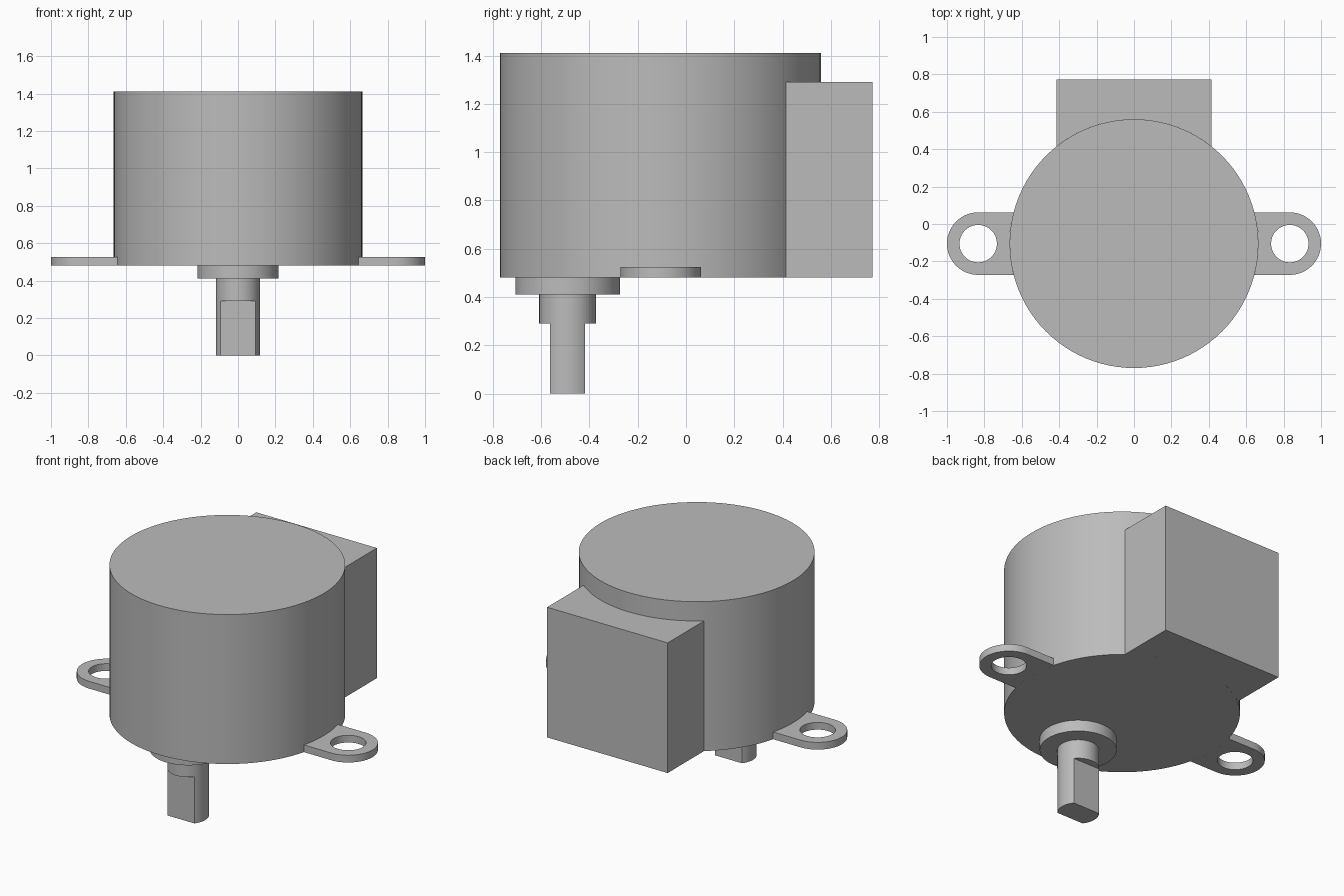
import bpy
import bmesh
from math import asin, cos, sin, pi, radians

if "Cube" in bpy.data.objects:
    bpy.data.objects.remove(bpy.data.objects["Cube"])

grey = bpy.data.materials.new("motor grey")
grey.use_nodes = True
grey.diffuse_color = (0.5, 0.5, 0.5, 1)
grey.node_tree.nodes["Principled BSDF"].inputs["Base Color"].default_value = grey.diffuse_color

BODY_Y, BODY_R = -0.105, 0.665     # main can
SHAFT_Y, SHAFT_R = -0.49, 0.118    # offset output shaft
BASE = 0.48                        # underside of the can


def arc(cx, cy, r, start, end, steps):
    """Points along an arc, both ends included."""
    angles = [start + (end - start) * i / steps for i in range(steps + 1)]
    return [(cx + r * cos(a), cy + r * sin(a)) for a in angles]


def circle(cx, cy, r, steps=96):
    return arc(cx, cy, r, 0, 2 * pi, steps)[:-1]


def prism(name, z0, z1, outline, hole=None):
    """Extrude a flat outline, with an optional hole, from z0 to z1."""
    bm = bmesh.new()
    edges = []
    for loop in filter(None, (outline, hole)):
        verts = [bm.verts.new((x, y, z0)) for x, y in loop]
        edges += [bm.edges.new((v, verts[i - 1])) for i, v in enumerate(verts)]
    if hole:
        bmesh.ops.triangle_fill(bm, edges=edges, use_beauty=True)
    else:
        bm.faces.new(verts)
    result = bmesh.ops.extrude_face_region(bm, geom=bm.faces[:], use_keep_orig=True)
    top = [g for g in result["geom"] if isinstance(g, bmesh.types.BMVert)]
    bmesh.ops.translate(bm, verts=top, vec=(0, 0, z1 - z0))
    bmesh.ops.recalc_face_normals(bm, faces=bm.faces[:])
    mesh = bpy.data.meshes.new(name)
    bm.to_mesh(mesh)
    bm.free()
    mesh.materials.append(grey)
    obj = bpy.data.objects.new(name, mesh)
    bpy.context.collection.objects.link(obj)
    bpy.ops.object.select_all(action="DESELECT")
    obj.select_set(True)
    bpy.context.view_layer.objects.active = obj
    bpy.ops.object.shade_smooth_by_angle(angle=radians(30))
    return obj


# Main can
prism("motor_can", BASE, 1.41, circle(0, BODY_Y, BODY_R))

# Rear connector housing, hollowed to hug the can
half = 0.415
a = asin(half / BODY_R)
hug = arc(0, BODY_Y, BODY_R, pi / 2 - a, pi / 2 + a, 32)
prism("connector_housing", BASE, 1.29, hug + [(-half, 0.773), (half, 0.773)])

# Mounting ears with screw holes
ear_r, ear_x = 0.167, 0.833
a = asin(ear_r / BODY_R)
inner = arc(0, BODY_Y, BODY_R, a, -a, 16)
outer = arc(ear_x, BODY_Y, ear_r, -pi / 2, pi / 2, 40)
for side, s in (("left", 1), ("right", -1)):
    prism(side + "_mounting_ear", BASE, 0.525,
          [(s * x, y) for x, y in inner + outer],
          circle(s * ear_x, BODY_Y, 0.1, 64))

# Output boss and round upper shaft
prism("shaft_boss", 0.41, BASE, circle(0, SHAFT_Y, 0.217))
prism("shaft_collar", 0.29, 0.41, circle(0, SHAFT_Y, SHAFT_R, 64))

# Shaft tip with two flats
a = asin(0.0725 / SHAFT_R)
prism("shaft_tip", 0, 0.29,
      arc(0, SHAFT_Y, SHAFT_R, -a, a, 20) + arc(0, SHAFT_Y, SHAFT_R, pi - a, pi + a, 20))
